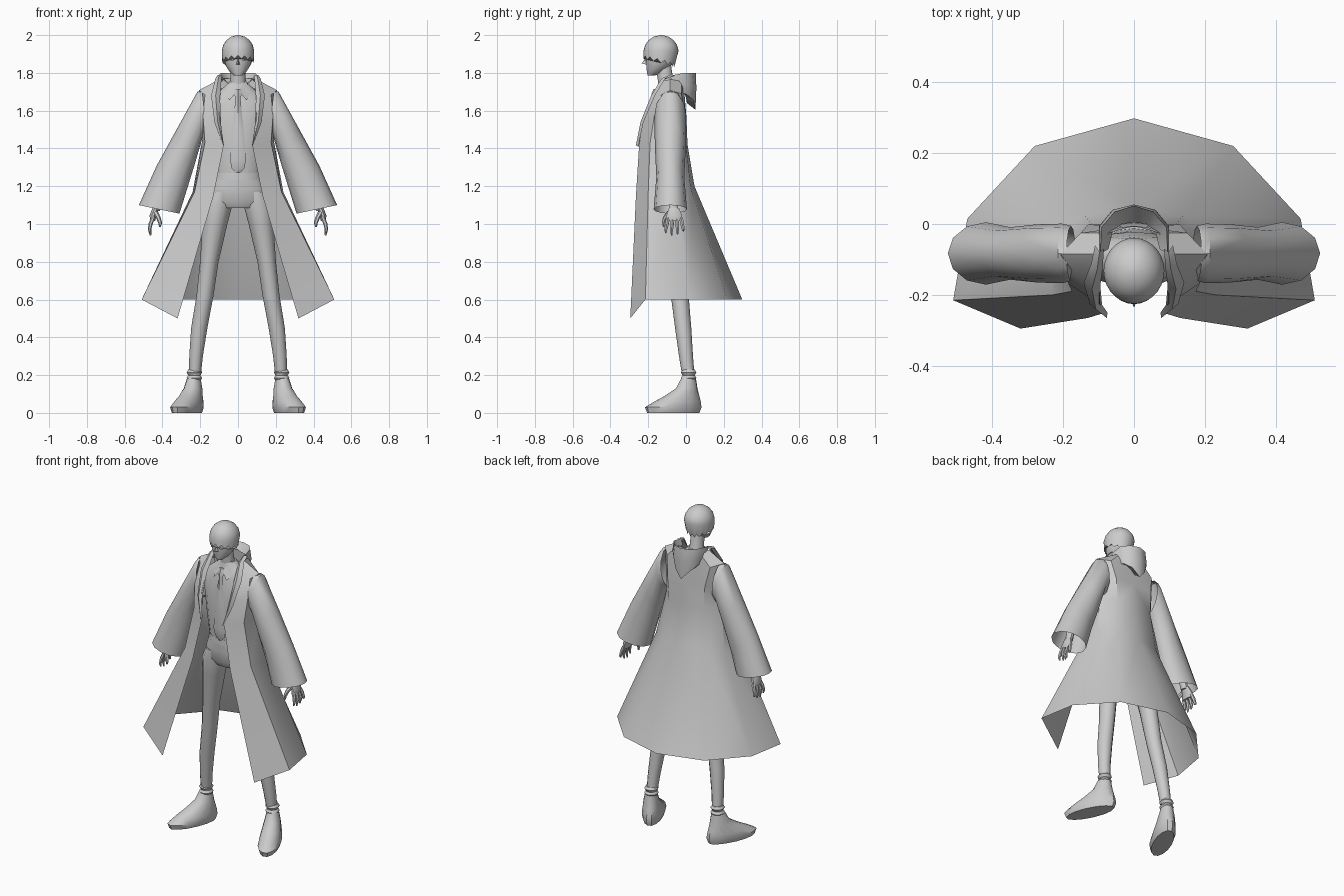
import bpy, math
from mathutils import Vector as V


def build(name, verts, faces, mirror=False, angle=40):
    me = bpy.data.meshes.new(name)
    me.from_pydata([tuple(v) for v in verts], [], faces)
    ob = bpy.data.objects.new(name, me)
    bpy.context.collection.objects.link(ob)
    bpy.ops.object.select_all(action='DESELECT')
    ob.select_set(True)
    bpy.context.view_layer.objects.active = ob
    bpy.ops.object.mode_set(mode='EDIT')
    bpy.ops.mesh.select_all(action='SELECT')
    bpy.ops.mesh.normals_make_consistent(inside=False)
    bpy.ops.object.mode_set(mode='OBJECT')
    bpy.ops.object.shade_smooth_by_angle(angle=math.radians(angle))
    if mirror:
        m = ob.modifiers.new("mirror", 'MIRROR')
        m.use_clip = True
    return ob


def loft(name, rings, closed=True, caps=True, mirror=False, angle=40):
    n = len(rings[0])
    faces = []
    for r in range(len(rings) - 1):
        for i in range(n if closed else n - 1):
            j = (i + 1) % n
            faces.append((r*n + i, r*n + j, r*n + n + j, r*n + n + i))
    if closed and caps:
        faces.append(tuple(range(n))[::-1])
        faces.append(tuple(range((len(rings) - 1)*n, len(rings)*n)))
    return build(name, [p for r in rings for p in r], faces, mirror, angle)


def ring(c, a, b, n=12):
    c, a, b = V(c), V(a), V(b)
    return [c + a*math.cos(2*math.pi*i/n) + b*math.sin(2*math.pi*i/n) for i in range(n)]


def stack(name, rows, n=14, mirror=False):
    """Horizontal ellipses from (x, y, z, rx, ry)."""
    return loft(name, [ring((x, y, z), (rx, 0, 0), (0, ry, 0), n) for x, y, z, rx, ry in rows], mirror=mirror)


def tube(name, pts, radii, n=6):
    pts, rings = [V(p) for p in pts], []
    for i, p in enumerate(pts):
        t = (pts[min(i + 1, len(pts) - 1)] - pts[max(i - 1, 0)]).normalized()
        a = t.cross(V((0, 1, 0.1))).normalized()
        rings.append(ring(p, a*radii[i], t.cross(a)*radii[i], n))
    return loft(name, rings, mirror=True)


# head, neck and nose
stack("head", [(0, -.185, 1.785, .02, .018), (0, -.165, 1.803, .042, .043), (0, -.145, 1.84, .066, .067),
               (0, -.137, 1.88, .076, .08), (0, -.13, 1.93, .078, .085), (0, -.13, 1.98, .04, .045)])
stack("neck", [(0, -.095, 1.68, .055, .05), (0, -.105, 1.74, .042, .042), (0, -.12, 1.84, .038, .042)])
build("nose", [(0, -.208, 1.885), (.013, -.205, 1.843), (-.013, -.205, 1.843), (0, -.236, 1.85)],
      [(0, 1, 3), (0, 3, 2), (1, 2, 3)])
build("eye", [(.018, -.22, 1.868), (.034, -.217, 1.877), (.052, -.2, 1.872), (.036, -.215, 1.862)],
      [(0, 1, 2, 3)], True)

# bowl-cut hair with a jagged fringe
N, hair = 28, []
for e in (85, 65, 45, 25, 5):
    c, s = math.cos(math.radians(e)), math.sin(math.radians(e))
    hair.append(ring((0, -.132, 1.91 + .09*s), (.086*c, 0, 0), (0, .093*c, 0), N))
low = []
for i in range(N):
    a = 2*math.pi*i/N
    s = math.sin(a)
    z = 1.862 - .025*max(s, 0) + (.022*-s if s < 0 else 0) + (.009 if i % 2 else -.009)
    k = 1 - .25*max(s, 0)
    low.append(V((.083*k*math.cos(a), -.132 + .094*k*s, z)))
hair.append(low)
loft("hair", hair[::-1], caps=True)

# shirt body, collar flaps, tie
stack("shirt", [(0, -.09, 1.25, .122, .078), (0, -.1, 1.4, .135, .082), (0, -.1, 1.55, .155, .078),
                (0, -.098, 1.66, .155, .066), (0, -.095, 1.71, .09, .058), (0, -.1, 1.75, .048, .046)], 16)
build("shirt_collar", [(.006, -.165, 1.705), (.042, -.125, 1.76), (.07, -.135, 1.70), (.045, -.178, 1.655)],
      [(0, 1, 2, 3)], True)
tie = [(.016, -.168, 1.715), (.022, -.178, 1.69), (.013, -.182, 1.665), (.03, -.19, 1.5),
       (.042, -.192, 1.34), (.034, -.188, 1.295), (.012, -.184, 1.27)]
loft("tie", [[(-x, y + .008, z), (0, y - .004, z), (x, y + .008, z), (0, y + .02, z)] for x, y, z in tie])

# trousers
stack("waistband", [(0, -.088, 1.235, .131, .084), (0, -.088, 1.27, .127, .083)], 16)
stack("trouser_hips", [(0, -.08, 1.085, .11, .06), (0, -.08, 1.12, .165, .079),
                       (0, -.083, 1.19, .15, .083), (0, -.088, 1.25, .126, .08)], 16)
stack("trouser_leg", [(.228, .012, .2, .031, .033), (.222, 0, .3, .036, .037), (.205, -.015, .45, .043, .043),
                      (.175, -.033, .62, .045, .047), (.152, -.048, .8, .049, .056),
                      (.122, -.065, 1.0, .066, .07), (.106, -.075, 1.1, .076, .076),
                      (.09, -.08, 1.17, .06, .07)], 12, True)

# ankle cuffs and turned-out shoes
for i, z in enumerate((.185, .215)):
    stack("ankle_cuff_%d" % (i + 1), [(.231, .014, z - .016, .032, .034), (.231, .014, z, .041, .043),
                                    (.231, .014, z + .014, .032, .034)], 10, True)
shoe = []
for z, y0, y1, w in ((0, -.205, .07, .054), (.03, -.215, .08, .064), (.06, -.165, .076, .06),
                     (.09, -.11, .068, .054), (.13, -.05, .058, .046), (.185, -.022, .05, .034)):
    y, h = (y0 + y1)/2, (y1 - y0)/2
    shoe.append(ring((.24 - .45*y, y, z), (w*.93, w*.4, 0), (-.45*h, h, 0), 14))
loft("shoe", shoe, mirror=True)

# long open coat: half rows run from the front edge to the back centre
coat = [
    [(.32, -.295, .5), (.51, -.215, .6), (.47, .015, .6), (.28, .22, .6), (0, .298, .6)],
    [(.13, -.265, 1.15), (.23, -.2, 1.17), (.24, -.045, 1.17), (.14, .025, 1.19), (0, .045, 1.2)],
    [(.075, -.248, 1.42), (.175, -.19, 1.43), (.19, -.08, 1.44), (.12, 0, 1.43), (0, .008, 1.42)],
    [(.095, -.228, 1.55), (.185, -.168, 1.57), (.2, -.085, 1.58), (.13, -.002, 1.57), (0, .002, 1.57)],
    [(.1, -.17, 1.685), (.175, -.13, 1.685), (.207, -.085, 1.708), (.15, -.025, 1.69), (0, -.008, 1.69)],
    [(.092, -.115, 1.76), (.096, -.1, 1.762), (.1, -.085, 1.765), (.07, -.025, 1.77), (0, -.005, 1.775)],
]
loft("coat", coat, closed=False, mirror=True)

# lapel strips along the coat opening
lapel = [((.075, -.25, 1.41), (.078, -.253, 1.41)), ((.09, -.228, 1.53), (.125, -.225, 1.54)),
         ((.095, -.175, 1.67), (.142, -.165, 1.68)), ((.088, -.12, 1.76), (.12, -.11, 1.77)),
         ((.085, -.07, 1.785), (.11, -.06, 1.785))]
loft("lapel", [[a, (V(a) + V(b))/2 + V((0, -.014, .006)), b] for a, b in lapel], closed=False, mirror=True)

# hood hanging behind the neck
hood = [
    [(.072, -.07, 1.76), (.06, -.02, 1.75), (.035, 0, 1.74), (0, .005, 1.73)],
    [(.095, -.085, 1.785), (.092, -.01, 1.8), (.055, .034, 1.8), (0, .052, 1.8)],
    [(.1, -.07, 1.745), (.098, -.005, 1.74), (.06, .04, 1.73), (0, .055, 1.72)],
    [(.085, -.035, 1.7), (.075, .005, 1.685), (.045, .04, 1.655), (0, .05, 1.605)],
    [(.07, -.02, 1.71), (.05, -.008, 1.69), (.025, 0, 1.67), (0, .005, 1.64)],
]
loft("hood", hood, closed=False, mirror=True)

# wide flared sleeves, open at the cuff
sleeve = []
for (tx, tz), (bx, bz), h in (((.19, 1.708), (.165, 1.47), .078), ((.215, 1.7), (.19, 1.45), .084),
                              ((.32, 1.51), (.228, 1.32), .082), ((.43, 1.31), (.268, 1.19), .074),
                              ((.525, 1.1), (.31, 1.055), .088)):
    sleeve.append(ring(((tx + bx)/2, -.083, (tz + bz)/2), ((tx - bx)/2, 0, (tz - bz)/2), (0, h, 0), 12))
loft("sleeve", sleeve, caps=False, mirror=True)

# forearm, palm, fingers and thumb
stack("forearm", [(.432, -.065, 1.07, .019, .025), (.415, -.067, 1.15, .023, .027),
                  (.36, -.075, 1.3, .03, .033)], 10, True)
stack("palm", [(.452, -.062, 1.015, .013, .042), (.45, -.062, 1.045, .018, .043),
               (.435, -.064, 1.085, .018, .028)], 10, True)
for i, (y, tip) in enumerate(((-.095, .952), (-.072, .94), (-.049, .945), (-.026, .963))):
    s = (y + .06)*.35
    tube("finger_%d" % (i + 1), [(.451, y, 1.03), (.463, y + s*.5, 1.0), (.468, y + s, .97),
                               (.463, y + s, tip)], [.011, .0105, .009, .004])
tube("thumb", [(.435, -.09, 1.06), (.42, -.112, 1.03), (.412, -.118, 1.005), (.413, -.118, .985)],
     [.013, .012, .01, .005])
